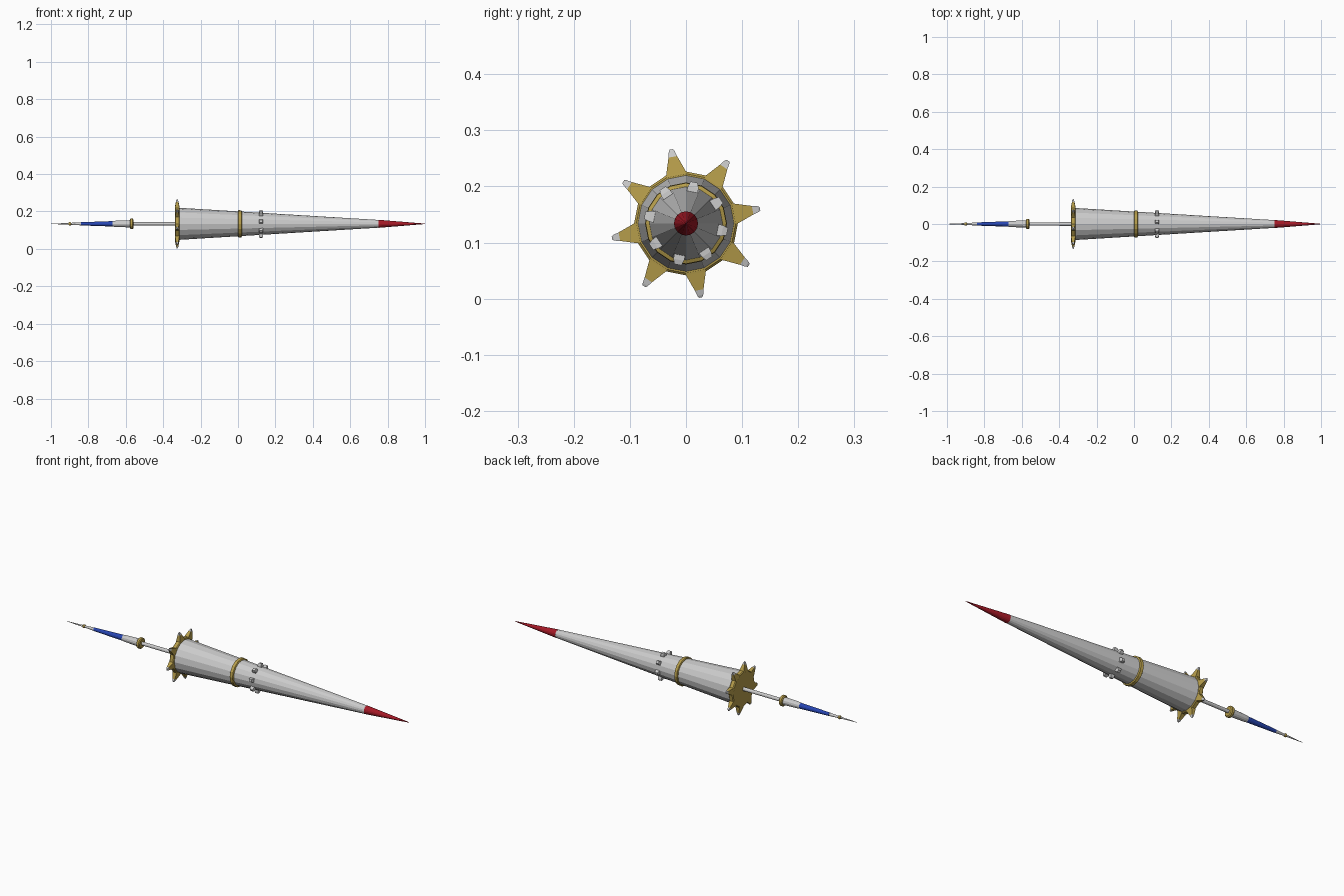
import bpy, bmesh
from math import sin, cos, pi
from mathutils import Vector

if "Cube" in bpy.data.objects:
    bpy.data.objects.remove(bpy.data.objects["Cube"])

AXIS_Z = 0.134


def material(name, rgb):
    m = bpy.data.materials.new(name)
    m.diffuse_color = (*rgb, 1)
    m.use_nodes = True
    m.node_tree.nodes["Principled BSDF"].inputs["Base Color"].default_value = m.diffuse_color
    return m


GOLD = material("gold", (0.47, 0.34, 0.07))
RED = material("red", (0.38, 0.01, 0.02))
BLUE = material("blue", (0.02, 0.06, 0.45))


def finish(name, bm, mat=None):
    bmesh.ops.remove_doubles(bm, verts=bm.verts, dist=1e-6)
    bmesh.ops.recalc_face_normals(bm, faces=bm.faces)
    me = bpy.data.meshes.new(name)
    bm.to_mesh(me)
    bm.free()
    ob = bpy.data.objects.new(name, me)
    ob.location.z = AXIS_Z
    bpy.context.collection.objects.link(ob)
    if mat:
        me.materials.append(mat)
    return ob


def loft(bm, rings):
    """Skin a list of closed point loops and cap both ends."""
    loops = [[bm.verts.new(p) for p in ring] for ring in rings]
    n = len(loops[0])
    for a, b in zip(loops, loops[1:]):
        for i in range(n):
            j = (i + 1) % n
            bm.faces.new((a[i], a[j], b[j], b[i]))
    bm.faces.new(loops[0])
    bm.faces.new(loops[-1])


def turned(name, profile, mat=None, n=16):
    """Faceted solid around the x axis from (x, radius) pairs."""
    bm = bmesh.new()
    loft(bm, [[(x, r * cos(2 * pi * i / n), r * sin(2 * pi * i / n))
               for i in range(n)] for x, r in profile])
    return finish(name, bm, mat)


def radial(name, sections, x, mat=None):
    """Eight tapered blocks pointing outwards; sections are (radius, width, depth)."""
    bm = bmesh.new()
    for k in range(8):
        a = pi / 16 * 1 + k * pi / 4 if name != "studs" else -pi / 16 + k * pi / 4
        out = Vector((0, cos(a), sin(a)))
        side = Vector((0, -sin(a), cos(a)))
        loft(bm, [[Vector((x + sx * d / 2, 0, 0)) + out * r + side * sy * w / 2
                   for sx, sy in ((-1, -1), (1, -1), (1, 1), (-1, 1))]
                  for r, w, d in sections])
    return finish(name, bm, mat)


# Lance body and point
turned("lance_body", [(-0.32, 0.086), (0.755, 0.0205)])
turned("red_point", [(0.75, 0.0215), (0.99, 0.002), (1.0, 0.0006)], RED)
turned("body_band", [(0.0, 0.069), (0.003, 0.073), (0.018, 0.072), (0.021, 0.066)], GOLD)
radial("studs", [(0.052, 0.021, 0.022), (0.066, 0.019, 0.02), (0.075, 0.013, 0.015)], 0.123)

# Hand guard with spikes
turned("guard_disc", [(-0.338, 0.0885), (-0.334, 0.0925), (-0.316, 0.0925), (-0.312, 0.0885)], GOLD)
radial("guard_spikes", [(0.086, 0.0345, 0.026), (0.0907, 0.036, 0.024), (0.121, 0.0155, 0.013)], -0.325, GOLD)
radial("spike_tips", [(0.121, 0.0155, 0.013), (0.131, 0.0105, 0.007), (0.1345, 0.006, 0.003)], -0.325)

# Grip and tail
turned("grip", [(-0.565, 0.009), (-0.33, 0.0095)], n=12)
turned("grip_ring", [(-0.578, 0.023), (-0.574, 0.028), (-0.563, 0.028), (-0.559, 0.023)], GOLD)
turned("grip_socket", [(-0.67, 0.015), (-0.655, 0.0165), (-0.57, 0.0195)], n=12)
turned("blue_handle", [(-0.84, 0.0085), (-0.67, 0.0145)], BLUE, n=12)
turned("tail_spike", [(-1.0, 0.0008), (-0.9, 0.005), (-0.84, 0.008)], n=12)
turned("tail_ring", [(-0.905, 0.007), (-0.902, 0.009), (-0.896, 0.009), (-0.893, 0.007)], GOLD, n=12)
